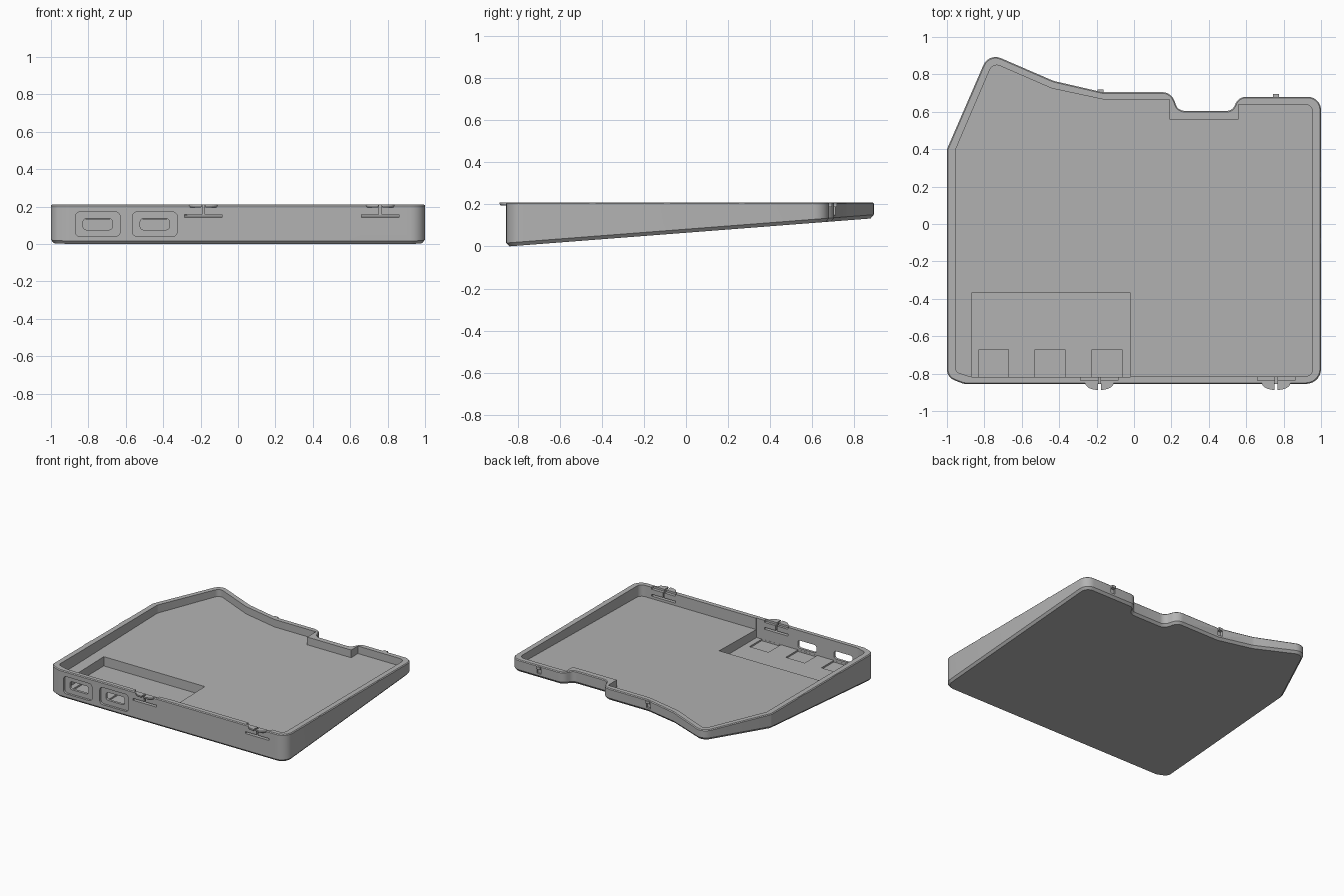
import bpy, bmesh, math
from mathutils import Vector

if "Cube" in bpy.data.objects:
    bpy.data.objects.remove(bpy.data.objects["Cube"])

grey = bpy.data.materials.new("plain grey")
grey.use_nodes = True
grey.diffuse_color = (0.45, 0.45, 0.45, 1)
grey.node_tree.nodes["Principled BSDF"].inputs["Base Color"].default_value = (0.45, 0.45, 0.45, 1)

TOP = 0.21


def underside(y):
    return 0.077 * (y + 0.85)


def floor(y):
    return 0.14 + 0.02 * y


def rounded(corners, steps=7):
    """Counter-clockwise loop with filleted corners (x, y, radius)."""
    pts = [Vector(c[:2]) for c in corners]
    loop = []
    for i, (x, y, r) in enumerate(corners):
        p = pts[i]
        if r == 0:
            loop.append(p)
            continue
        u = (pts[i - 1] - p).normalized()
        v = (pts[(i + 1) % len(pts)] - p).normalized()
        half = u.angle(v) / 2
        centre = p + (u + v).normalized() * (r / math.sin(half))
        a = p + u * (r / math.tan(half)) - centre
        b = p + v * (r / math.tan(half)) - centre
        turn = math.pi - 2 * half
        for k in range(steps + 1):
            t = k / steps
            loop.append(centre + (a * math.sin((1 - t) * turn) + b * math.sin(t * turn)) / math.sin(turn))
    return loop


def inset(loop, d):
    result = []
    for i, p in enumerate(loop):
        e1 = (p - loop[i - 1]).normalized()
        e2 = (loop[(i + 1) % len(loop)] - p).normalized()
        n1, n2 = Vector((-e1.y, e1.x)), Vector((-e2.y, e2.x))
        result.append(p + (n1 + n2) * (d / (1 + n1.dot(n2))))
    return result


def loft(name, rings):
    """Closed solid through rings of 3D points."""
    bm = bmesh.new()
    vs = [[bm.verts.new(p) for p in ring] for ring in rings]
    n = len(vs[0])
    for a, b in zip(vs, vs[1:]):
        for i in range(n):
            j = (i + 1) % n
            bm.faces.new((a[i], a[j], b[j], b[i]))
    bm.faces.new(vs[0][::-1])
    bm.faces.new(vs[-1])
    bmesh.ops.recalc_face_normals(bm, faces=bm.faces)
    mesh = bpy.data.meshes.new(name)
    bm.to_mesh(mesh)
    bm.free()
    mesh.materials.append(grey)
    obj = bpy.data.objects.new(name, mesh)
    bpy.context.collection.objects.link(obj)
    return obj


def ring(loop, height):
    return [(p.x, p.y, height(p.y)) for p in loop]


def box(name, x, y, z):
    loop = [(x[0], y[0]), (x[1], y[0]), (x[1], y[1]), (x[0], y[1])]
    return loft(name, [[(a, b, h) for a, b in loop] for h in z])


def port(name, cx, w, h, r, y):
    """Rounded rectangle through the front wall."""
    cz = 0.106
    loop = rounded([(cx - w, cz - h, r), (cx + w, cz - h, r), (cx + w, cz + h, r), (cx - w, cz + h, r)])
    return loft(name, [[(p.x, d, p.y) for p in loop] for d in y])


def cut(target, cutter):
    cutter.hide_render = True
    mod = target.modifiers.new("cut", "BOOLEAN")
    mod.operation = "DIFFERENCE"
    mod.solver = "EXACT"
    mod.object = cutter
    bpy.context.view_layer.objects.active = target
    bpy.ops.object.modifier_apply(modifier=mod.name)
    bpy.data.objects.remove(cutter)


# Case shell: level rim, sloping underside, chamfered edges
outline = rounded([
    (1, -0.855, 0.08), (1, 0.68, 0.07), (0.56, 0.68, 0.06), (0.525, 0.605, 0.045),
    (0.235, 0.605, 0.05), (0.2, 0.705, 0.07), (-0.17, 0.705, 0), (-0.43, 0.765, 0.1),
    (-0.777, 0.915, 0.07), (-1, 0.40, 0.03), (-1, -0.82, 0.06), (-0.91, -0.855, 0.06)])
small = inset(outline, 0.015)
case = loft("case_shell", [
    ring(small, underside),
    ring(outline, lambda y: underside(y) + 0.017),
    ring(outline, lambda y: TOP - 0.006),
    ring(inset(outline, 0.006), lambda y: TOP)])

# Main cavity
cavity = rounded([
    (0.955, -0.815, 0.04), (0.955, 0.64, 0.04), (0.56, 0.64, 0), (0.56, 0.56, 0),
    (0.19, 0.56, 0), (0.19, 0.665, 0), (-0.16, 0.665, 0), (-0.44, 0.725, 0.1),
    (-0.755, 0.862, 0.04), (-0.955, 0.395, 0.03), (-0.955, -0.79, 0.03), (-0.88, -0.815, 0.03)])
cut(case, loft("cavity", [ring(cavity, floor), ring(cavity, lambda y: 0.3)]))

# Circuit board bay with three connector pockets
cut(case, box("board_bay", (-0.87, -0.02), (-0.819, -0.37), (0.062, 0.25)))
for cx in (-0.75, -0.45, -0.145):
    cut(case, box("pocket", (cx - 0.08, cx + 0.08), (-0.818, -0.67), (0.05, 0.2)))

# Front connector openings: shallow surround and through hole
for cx in (-0.75, -0.445):
    cut(case, port("surround", cx, 0.12, 0.065, 0.025, (-0.95, -0.838)))
    cut(case, port("opening", cx, 0.078, 0.03, 0.018, (-0.95, -0.76)))

# Flexible front latches: slots in the wall and split thumb tabs
for side, cx in (("right", -0.185), ("left", 0.76)):
    cut(case, box("slot", (cx - 0.1, cx + 0.1), (-0.95, -0.8), (0.143, 0.157)))
    cut(case, box("slit", (cx - 0.006, cx + 0.006), (-0.95, -0.8), (0.15, 0.3)))
    cut(case, box("rim_pocket", (cx - 0.1, cx + 0.1), (-0.838, -0.8), (0.195, 0.3)))
    for s in (-1, 1):
        arc = [Vector((cx + s * (0.008 + 0.068 * math.cos(a)), -0.85 - 0.037 * math.sin(a)))
               for a in [k * math.pi / 16 for k in range(9)]]
        tab = [Vector((cx + s * 0.008, -0.842)), Vector((cx + s * 0.076, -0.842))] + arc
        loft(f"{side}_latch_tab", [ring(inset(tab, 0.004 * s * -1), lambda y: 0.196),
                                   ring(tab, lambda y: 0.203), ring(tab, lambda y: TOP)])

# Rear hooks with relief slits below
for name, cx, y in (("right_rear_hook", -0.18, 0.705), ("left_rear_hook", 0.76, 0.68)):
    cut(case, box("relief", (cx - 0.018, cx + 0.018), (y - 0.012, y + 0.1), (0.15, 0.19)))
    box(name, (cx - 0.016, cx + 0.016), (y - 0.02, y + 0.014), (0.188, 0.207))

# Small snap marks just below the rim on both sides
for y in (-0.445, -0.09, 0.265):
    box("left_snap_mark", (0.985, 1.0), (y - 0.014, y + 0.014), (0.199, TOP - 0.002))
for y in (-0.385, 0.035):
    box("right_snap_mark", (-1.0, -0.985), (y - 0.045, y + 0.045), (0.199, TOP - 0.002))

# Smooth rounded corners, keep hard edges
bpy.ops.object.select_all(action="DESELECT")
case.select_set(True)
bpy.context.view_layer.objects.active = case
bpy.ops.object.shade_smooth_by_angle(angle=math.radians(25))
